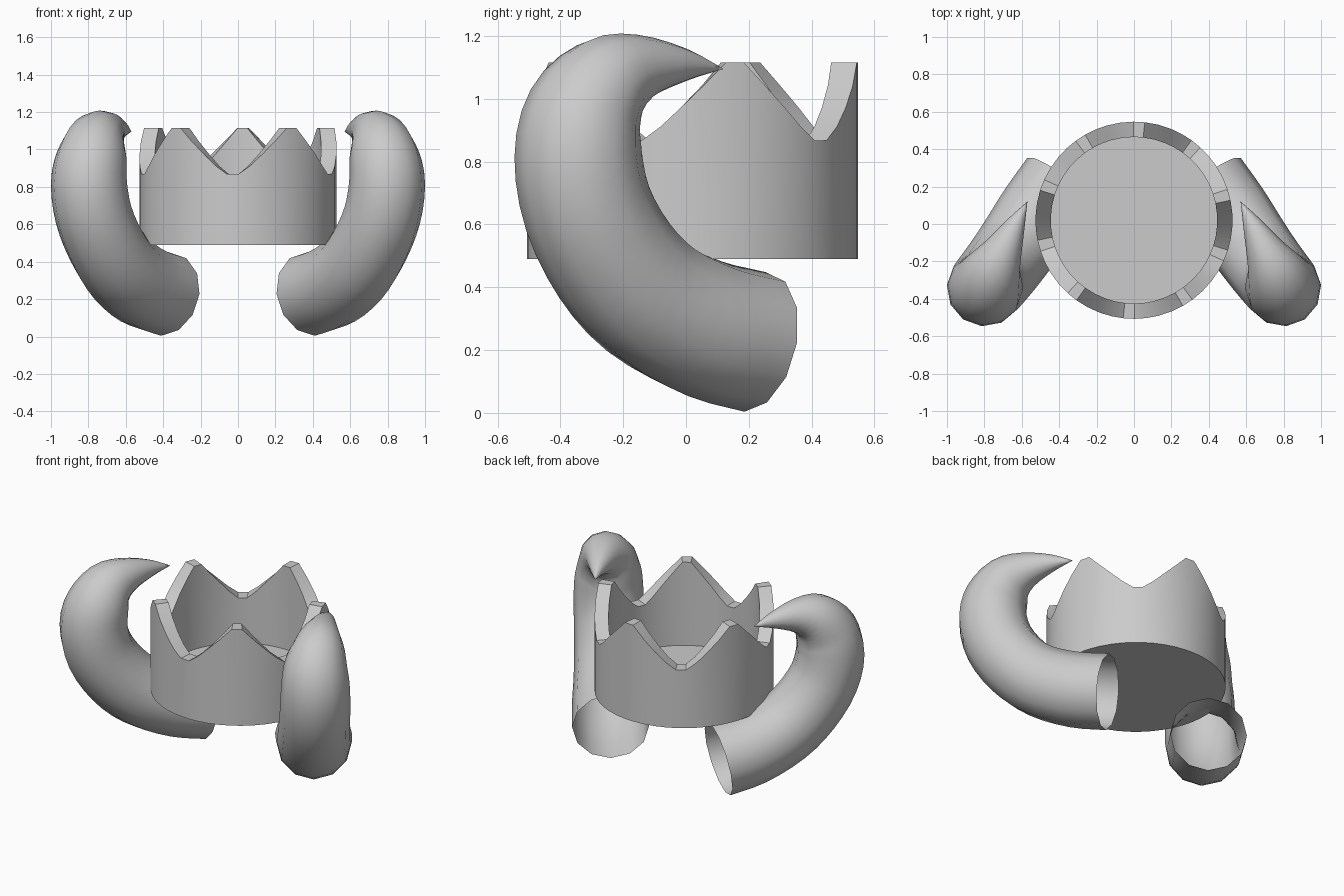
import bpy, bmesh
from math import cos, sin, radians, pi
from mathutils import Vector

if "Cube" in bpy.data.objects:
    bpy.data.objects.remove(bpy.data.objects["Cube"])


def make_object(name, bm, angle):
    bmesh.ops.recalc_face_normals(bm, faces=bm.faces[:])
    mesh = bpy.data.meshes.new(name)
    bm.to_mesh(mesh)
    bm.free()
    obj = bpy.data.objects.new(name, mesh)
    bpy.context.collection.objects.link(obj)
    bpy.ops.object.select_all(action='DESELECT')
    obj.select_set(True)
    bpy.context.view_layer.objects.active = obj
    bpy.ops.object.shade_smooth_by_angle(angle=radians(angle))
    return obj


# Crown: five-pointed ring with a raised inner floor
R_OUT, R_IN, Y0 = 0.527, 0.445, 0.02
Z_BASE, Z_FLOOR = 0.49, 0.575
half = [(3.3, 0.868), (10, 0.912), (17, 0.972), (25, 1.043), (32.7, 1.115)]
notch = [(-a, z) for a, z in reversed(half)] + half

bm = bmesh.new()
columns = []
for i in range(5):
    for a, z in notch:
        t = radians(51 + 72 * i + a)
        columns.append([bm.verts.new((r * cos(t), Y0 + r * sin(t), h))
                        for r, h in ((R_OUT, Z_BASE), (R_OUT, z), (R_IN, z), (R_IN, Z_FLOOR))])
for a, b in zip(columns, columns[1:] + columns[:1]):
    for k in range(3):
        bm.faces.new((a[k], b[k], b[k + 1], a[k + 1]))
bm.faces.new([c[0] for c in columns])
bm.faces.new([c[3] for c in columns])
make_object("crown", bm, 30)

# Horns: tapered twelve-sided tube along a curl (x, y, z, radius)
path = [(0.388, 0.22, 0.226, 0.226), (0.505, 0.06, 0.268, 0.224),
        (0.62, -0.11, 0.358, 0.217), (0.705, -0.228, 0.485, 0.212),
        (0.772, -0.313, 0.65, 0.208), (0.797, -0.343, 0.82, 0.204),
        (0.782, -0.32, 0.955, 0.190), (0.752, -0.245, 1.055, 0.156),
        (0.70, -0.14, 1.100, 0.106), (0.632, 0.0, 1.108, 0.052),
        (0.57, 0.12, 1.095, 0.0)]
pts = [Vector(p) for p in path]
pts = [2 * pts[0] - pts[1]] + pts + [2 * pts[-1] - pts[-2]]


def spline(p0, p1, p2, p3, t):
    return 0.5 * (2 * p1 + (p2 - p0) * t + (2 * p0 - 5 * p1 + 4 * p2 - p3) * t ** 2
                  + (3 * p1 - p0 - 3 * p2 + p3) * t ** 3)


SIDES = 12
samples = [spline(*pts[i:i + 4], t) for i in range(len(path) - 1) for t in (0, 1 / 3, 2 / 3)]
tip = pts[-2]
bm = bmesh.new()
rings = []
for i, s in enumerate(samples):
    after = samples[i + 1] if i + 1 < len(samples) else tip
    before = samples[max(i - 1, 0)]
    tangent = (after - before).to_3d().normalized()
    up = Vector((0.82, 0.57, 0)).cross(tangent).normalized()
    side = tangent.cross(up)
    rings.append([bm.verts.new(s.to_3d() + s.w * (up * cos(k * 2 * pi / SIDES) + side * sin(k * 2 * pi / SIDES)))
                  for k in range(SIDES)])
for a, b in zip(rings, rings[1:]):
    for k in range(SIDES):
        j = (k + 1) % SIDES
        bm.faces.new((a[k], a[j], b[j], b[k]))
point = bm.verts.new(tip.to_3d())
for k in range(SIDES):
    bm.faces.new((rings[-1][k], rings[-1][(k + 1) % SIDES], point))
horns = make_object("horns", bm, 50)
horns.modifiers.new("mirror", 'MIRROR')
